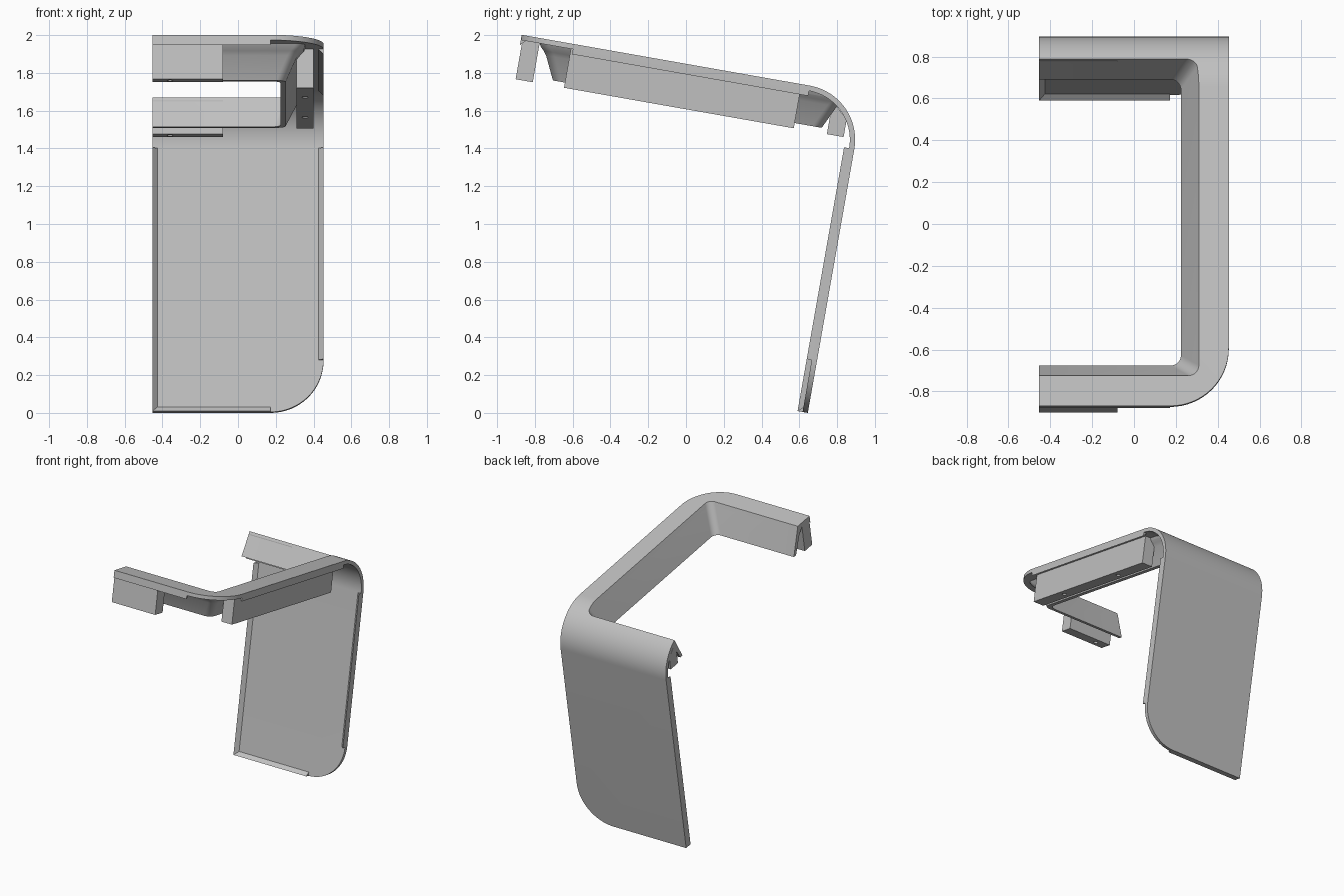
import bpy, bmesh, math
from mathutils import Matrix

cube = bpy.data.objects.get("Cube")
if cube:
    bpy.data.objects.remove(cube, do_unlink=True)

grey = bpy.data.materials.new("plain grey")
grey.use_nodes = True
GREY = (0.53, 0.53, 0.53, 1)
grey.diffuse_color = GREY
grey.node_tree.nodes["Principled BSDF"].inputs["Base Color"].default_value = GREY

# Main sizes, before the whole bracket is tilted
HALF = 0.453                  # half width
FRONT, BACK = -1.204, 0.635
TOP, BOTTOM = 1.82, 0.112
THICK, LIP = 0.028, 0.027
BEND = 0.29                   # bend between top and back panel
ROUND = 0.28                  # rounded outer corners
BLOCK_BASE = 1.583
BEND_Y, BEND_Z = BACK - BEND, TOP - BEND


def arc(cx, cy, r, start, end, n=16):
    angles = [math.radians(start + (end - start) * i / n) for i in range(n + 1)]
    return [(cx + r * math.cos(a), cy + r * math.sin(a)) for a in angles]


def loft(name, rings):
    """Skin closed rings of equal length and cap both ends."""
    bm = bmesh.new()
    loops = [[bm.verts.new(p) for p in ring] for ring in rings]
    n = len(loops[0])
    for a, b in zip(loops, loops[1:]):
        for i in range(n):
            j = (i + 1) % n
            bm.faces.new((a[i], a[j], b[j], b[i]))
    bm.faces.new(loops[0])
    bm.faces.new(loops[-1])
    bmesh.ops.recalc_face_normals(bm, faces=bm.faces)
    mesh = bpy.data.meshes.new(name)
    bm.to_mesh(mesh)
    bm.free()
    mesh.materials.append(grey)
    obj = bpy.data.objects.new(name, mesh)
    bpy.context.collection.objects.link(obj)
    return obj


def prism(name, points, axis, a, b):
    """Extrude a flat outline along x, y or z."""
    place = {"x": lambda p, t: (t, p[0], p[1]),
             "y": lambda p, t: (p[0], t, p[1]),
             "z": lambda p, t: (p[0], p[1], t)}[axis]
    return loft(name, [[place(p, t) for p in points] for t in (a, b)])


def boolean(obj, cutter, operation="DIFFERENCE"):
    mod = obj.modifiers.new("cut", "BOOLEAN")
    mod.object, mod.operation, mod.solver = cutter, operation, "EXACT"
    bpy.context.view_layer.update()
    graph = bpy.context.evaluated_depsgraph_get()
    mesh = bpy.data.meshes.new_from_object(obj.evaluated_get(graph))
    obj.modifiers.clear()
    obj.data = mesh
    bpy.data.objects.remove(cutter, do_unlink=True)


def opening(d, r=0.05):
    """C-shaped edge of the opening, moved inward by d."""
    x, y0, y1 = 0.31 - d, -1.057 + d, 0.503 - d
    return ([(-HALF, y0)] + arc(x - r, y0 + r, r, -90, 0, 8)
            + arc(x - r, y1 - r, r, 0, 90, 8) + [(-HALF, y1)])


def slope(z):
    return (TOP - z) * 0.41


parts = []

# Bent sheet: top frame and back panel in one piece
outer = [(FRONT, TOP)] + arc(BEND_Y, BEND_Z, BEND, 90, 0, 24) + [(BACK, BOTTOM)]
inner = ([(BACK - THICK, BOTTOM)] + arc(BEND_Y, BEND_Z, BEND - THICK, 0, 90, 24)
         + [(FRONT, TOP - THICK)])
shell = prism("bent_shell", outer + inner, "x", -HALF, HALF)
rings = []
for z in (1.6, 1.9):
    edge = opening(slope(z))
    rings.append([(x, y, z) for x, y in [(-1, edge[0][1])] + edge + [(-1, edge[-1][1])]])
boolean(shell, loft("opening_cutter", rings))
far = HALF + 0.1
c = HALF - ROUND
front_c = FRONT + ROUND
boolean(shell, prism("front_corner_cutter",
        [(c, FRONT - 0.1), (far, FRONT - 0.1), (far, front_c)]
        + arc(c, front_c, ROUND, 0, -90), "z", 1.7, 1.9))
low_c = BOTTOM + ROUND
boolean(shell, prism("bottom_corner_cutter",
        [(c, BOTTOM - 0.1), (far, BOTTOM - 0.1), (far, low_c)]
        + arc(c, low_c, ROUND, 0, -90), "y", 0.5, 0.7))
parts.append(shell)

# Sloping wall around the opening, filleted into the sheet
section = [(slope(1.8), 1.8), (slope(1.611), 1.611), (slope(1.611) - THICK, 1.611),
           (slope(1.735) - 0.036, 1.735), (-0.018, 1.757), (-0.036, 1.775), (-0.05, 1.8)]
paths = [[(x, y, z) for x, y in opening(d)] for d, z in section]
wall = loft("inner_wall", [list(ring) for ring in zip(*paths)])
hull = ([(FRONT, TOP - 0.003)] + arc(BEND_Y, BEND_Z, BEND - 0.003, 90, 0, 24)
        + [(BACK - 0.003, 1.4), (FRONT, 1.4)])
boolean(wall, prism("wall_trimmer", hull, "x", -1, 1), "INTERSECT")
parts.append(wall)

# Chamfered lips along the edges
iy, iz = BACK - THICK, TOP - THICK
for name, side, low in (("right_panel_lip", -1, BOTTOM), ("left_panel_lip", 1, low_c)):
    x = side * HALF
    parts.append(prism(name, [(x, iy), (x, iy - LIP), (x - side * LIP, iy)],
                       "z", low, BEND_Z))
parts.append(prism("bottom_panel_lip", [(iy, BOTTOM), (iy - LIP, BOTTOM),
                                        (iy, BOTTOM + LIP)], "x", -HALF, c))
parts.append(prism("front_lip", [(FRONT, iz), (FRONT, iz - LIP), (FRONT + LIP, iz)],
                   "x", -HALF, c))
parts.append(prism("side_lip", [(HALF, iz), (HALF, iz - LIP), (HALF - LIP, iz)],
                   "y", front_c, BEND_Y))


# Mounting blocks with screw holes underneath
def block(name, profile, x0, x1, holes):
    obj = prism(name, profile, "x", x0, x1)
    for x, y in holes:
        boolean(obj, prism("hole_cutter", arc(x, y, 0.016, 0, 337.5, 15), "z",
                           BLOCK_BASE - 0.05, BLOCK_BASE + 0.1))
    parts.append(obj)


def block_profile(y0, y1, z0, z1):
    return [(y0, BLOCK_BASE), (y1, BLOCK_BASE), (y1, z1), (y0, z0)]


block("front_block", block_profile(-1.195, -1.103, 1.8, 1.8),
      -HALF, -0.08, [(-0.36, -1.15)])
block("back_block", block_profile(0.478, 0.568, 1.765, 1.675),
      -HALF, -0.08, [(-0.36, 0.523)])
block("side_block", block_profile(-0.935, 0.3, 1.8, 1.8),
      0.31, 0.4, [(0.355, -0.64), (0.355, -0.03)])

# Tilt the whole bracket and shade it
tilt = Matrix.Rotation(math.radians(-10), 4, "X")
bpy.ops.object.select_all(action="DESELECT")
for obj in parts:
    obj.data.transform(tilt)
    obj.select_set(True)
bpy.context.view_layer.objects.active = shell
bpy.ops.object.shade_smooth_by_angle(angle=math.radians(30))
